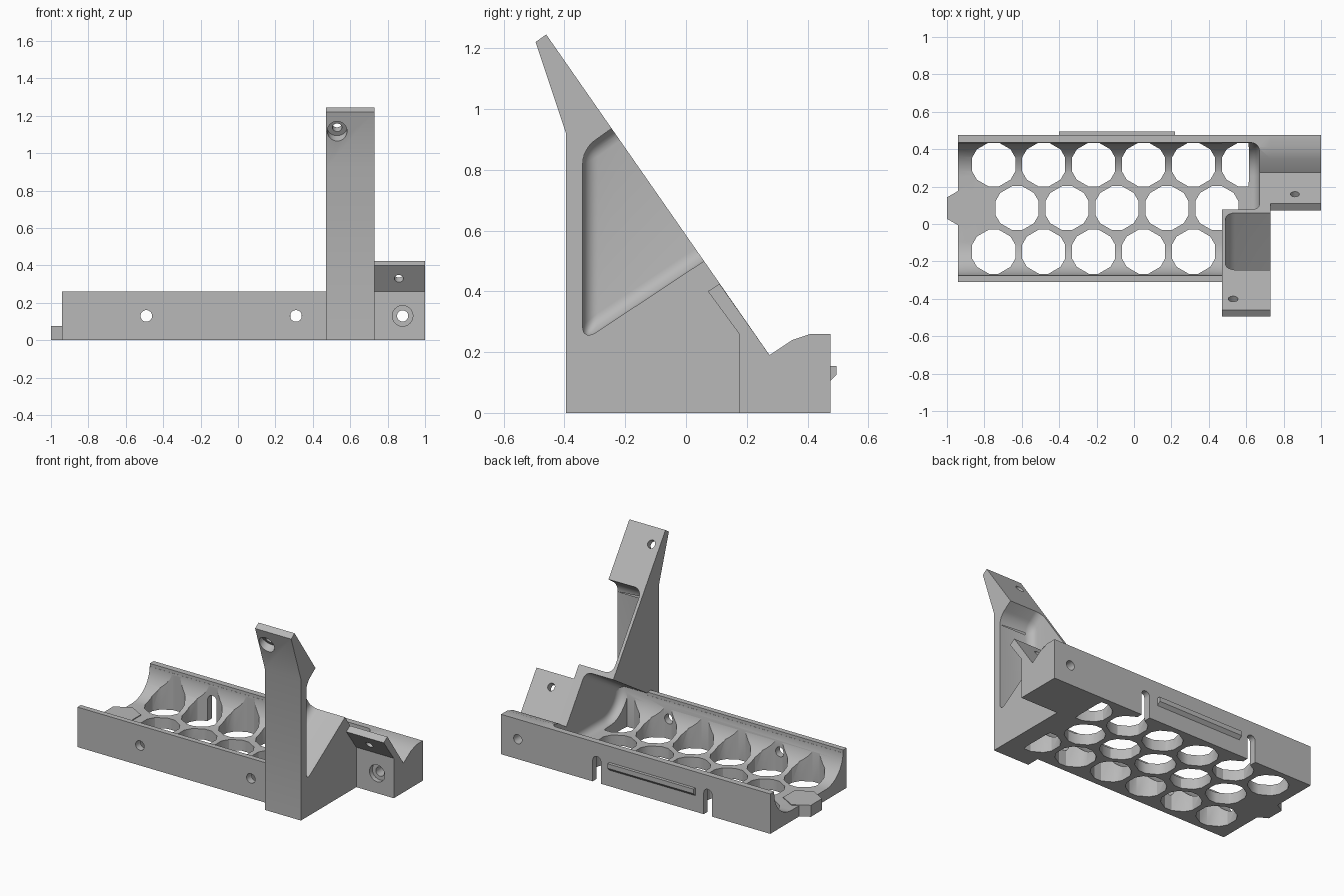
import bpy, bmesh
from math import sin, cos, pi, radians
from mathutils import Vector

cube = bpy.data.objects.get("Cube")
if cube:
    bpy.data.objects.remove(cube, do_unlink=True)

GREY = (0.48, 0.48, 0.48, 1)
mat = bpy.data.materials.new("plain grey")
mat.use_nodes = True
mat.diffuse_color = GREY
mat.node_tree.nodes["Principled BSDF"].inputs["Base Color"].default_value = GREY


def finish(bm, name):
    bmesh.ops.recalc_face_normals(bm, faces=bm.faces[:])
    mesh = bpy.data.meshes.new(name)
    bm.to_mesh(mesh)
    bm.free()
    obj = bpy.data.objects.new(name, mesh)
    bpy.context.collection.objects.link(obj)
    mesh.materials.append(mat)
    return obj


def prism(name, pts, axis, a, b, round_by=0, rounded=None):
    """Extrude a 2D outline along an axis; optionally round chosen edges."""
    place = {"x": lambda p, t: (t, p[0], p[1]),
             "y": lambda p, t: (p[0], t, p[1]),
             "z": lambda p, t: (p[0], p[1], t)}[axis]
    bm = bmesh.new()
    face = bm.faces.new([bm.verts.new(place(p, a)) for p in pts])
    new = bmesh.ops.extrude_face_region(bm, geom=[face])["geom"]
    step = Vector(place((0, 0), b - a))
    bmesh.ops.translate(bm, vec=step, verts=[v for v in new if isinstance(v, bmesh.types.BMVert)])
    bmesh.ops.recalc_face_normals(bm, faces=bm.faces[:])
    if round_by:
        edges = [e for e in bm.edges if rounded(e)]
        bmesh.ops.bevel(bm, geom=edges, offset=round_by, segments=6, profile=0.5,
                        affect="EDGES", clamp_overlap=True)
    return finish(bm, name)


def rod(centre, direction, radius, length):
    """Round cutter running from a centre along a direction."""
    bm = bmesh.new()
    bmesh.ops.create_cone(bm, cap_ends=True, segments=32, radius1=radius, radius2=radius, depth=length)
    d = Vector(direction).normalized()
    bmesh.ops.rotate(bm, verts=bm.verts[:], matrix=Vector((0, 0, 1)).rotation_difference(d).to_matrix())
    bmesh.ops.translate(bm, verts=bm.verts[:], vec=Vector(centre) + d * length / 2)
    return finish(bm, "hole_cutter")


def cut(obj, *cutters):
    bpy.context.view_layer.objects.active = obj
    for c in cutters:
        c.hide_render = True
        m = obj.modifiers.new("cut", "BOOLEAN")
        m.operation, m.solver, m.object = "DIFFERENCE", "EXACT", c
        bpy.ops.object.modifier_apply(modifier=m.name)
        bpy.data.objects.remove(c, do_unlink=True)


def box(x0, x1, y0, y1, z0, z1):
    return prism("box_cutter", [(y0, z0), (y1, z0), (y1, z1), (y0, z1)], "x", x0, x1)


# Key sizes
FRONT, BACK, WALL, RIM, FLOOR = -0.31, 0.475, 0.04, 0.26, 0.07
TRAY_L, TOWER_L, TOWER_R, END = -0.94, 0.47, 0.73, 1.0
IN_F, IN_B, CAVITY_END, R = FRONT + WALL - 0.005, BACK - WALL, 0.67, 0.18
SLOPE_N = Vector((0, 0.82, 0.57))


# Rounded trough, with a sloping ceiling where it runs under the tower
def trough():
    arc = [i * pi / 20 for i in range(11)]
    pts = [(IN_F + R - R * cos(a), FLOOR + R - R * sin(a)) for a in arc]
    pts += [(IN_B - R + R * sin(a), FLOOR + R - R * cos(a)) for a in arc]
    pts += [(IN_B, 0.70), (IN_F, 0.252)]
    pts.pop(0)
    return prism("trough_cutter", pts, "x", -1.1, CAVITY_END, 0.05,
                 lambda e: all(v.co.x > 0.6 for v in e.verts))


# Blunted hexagon outline
def hexagon(cx, cy, r, blunt):
    c = [Vector((cx + r * sin(k * pi / 3), cy + r * cos(k * pi / 3))) for k in range(6)]
    if not blunt:
        return c
    out = []
    for k in range(6):
        out += [c[k].lerp(c[k - 1], blunt), c[k].lerp(c[(k + 1) % 6], blunt)]
    return out


def honeycomb(obj, low, high):
    for row, y in enumerate((0.318, 0.085, -0.148)):
        for i in range(6):
            x = -0.75 + 0.267 * i + (0.125 if row == 1 else 0)
            if row == 1 and i == 5:
                continue
            if x + 0.12 < low or x - 0.12 > high:
                continue
            pts = [(min(p.x, 0.615), p.y) for p in hexagon(x, y, 0.133, 0.22)]
            pts = [p for k, p in enumerate(pts) if p != pts[k - 1]]
            if x > 0.5:
                pts = [p for k, p in enumerate(pts)
                       if not (p[0] == pts[k - 1][0] == pts[(k + 1) % len(pts)][0])]
            cut(obj, prism("hex_cutter", pts, "z", -0.1, 0.23))


# Tray
tray = prism("tray", [(FRONT, 0), (BACK, 0), (BACK, RIM), (FRONT, RIM)], "x", TRAY_L, TOWER_L)
cut(tray, trough(), box(-1.1, 0.6, IN_F, IN_B, 0.24, 0.4))
honeycomb(tray, TRAY_L, TOWER_L)
for x in (-0.49, 0.31):
    cut(tray, rod((x, -0.4, 0.13), (0, 1, 0), 0.031, 0.16))
    slot = [(x - 0.03, -0.1), (x + 0.03, -0.1)]
    slot += [(x + 0.03 * cos(k * pi / 8), 0.14 + 0.03 * sin(k * pi / 8)) for k in range(9)]
    cut(tray, prism("slot_cutter", slot, "y", 0.40, 0.55))

# Tower with leaning top
base = [(0.275, 0.19), (0.35, 0.24), (0.41, RIM), (BACK, RIM), (BACK, 0)]
tower = prism("tower", [(-0.395, 0), (-0.395, 0.92), (-0.495, 1.22), (-0.46, 1.245)] + base,
              "x", TOWER_L, TOWER_R)
pocket = prism("pocket_cutter", [(-0.34, 0.87), (0.1, 1.18), (0.4, 0.725), (-0.34, 0.236)],
               "x", 0.49, 0.9, 0.05,
               lambda e: all(v.co.y < 0 for v in e.verts) or all(v.co.x < 0.5 for v in e.verts))
cut(tower, pocket, trough())
honeycomb(tower, TOWER_L, TOWER_R)
hole = Vector((0.53, -0.4, 1.16))
cut(tower, rod(hole + SLOPE_N * 0.1, -SLOPE_N, 0.026, 0.4),
    rod(hole - SLOPE_N * 0.04, -SLOPE_N, 0.053, 0.2))

# Side block with a leaning lip
block = prism("side_block", [(0.175, 0), (0.175, RIM), (0.072, 0.40), (0.11, 0.425)] + base,
              "x", TOWER_R, END)
cut(block, rod((0.88, 0.0, 0.13), (0, 1, 0), 0.03, 0.6),
    rod((0.88, 0.0, 0.13), (0, 1, 0), 0.055, 0.205),
    rod(Vector((0.86, 0.16, 0.355)) + SLOPE_N * 0.1, -SLOPE_N, 0.024, 0.3))

# End tab and back rail
tab = prism("end_tab", hexagon(-0.9, 0.085, 0.115, 0), "z", 0, 0.075)
rail = prism("back_rail", [(BACK, 0.105), (0.495, 0.125), (0.495, 0.155), (BACK, 0.155)],
             "x", -0.4, 0.22)

for obj in (tray, tower, block):
    bpy.ops.object.select_all(action="DESELECT")
    obj.select_set(True)
    bpy.context.view_layer.objects.active = obj
    bpy.ops.object.shade_smooth_by_angle(angle=radians(30))
